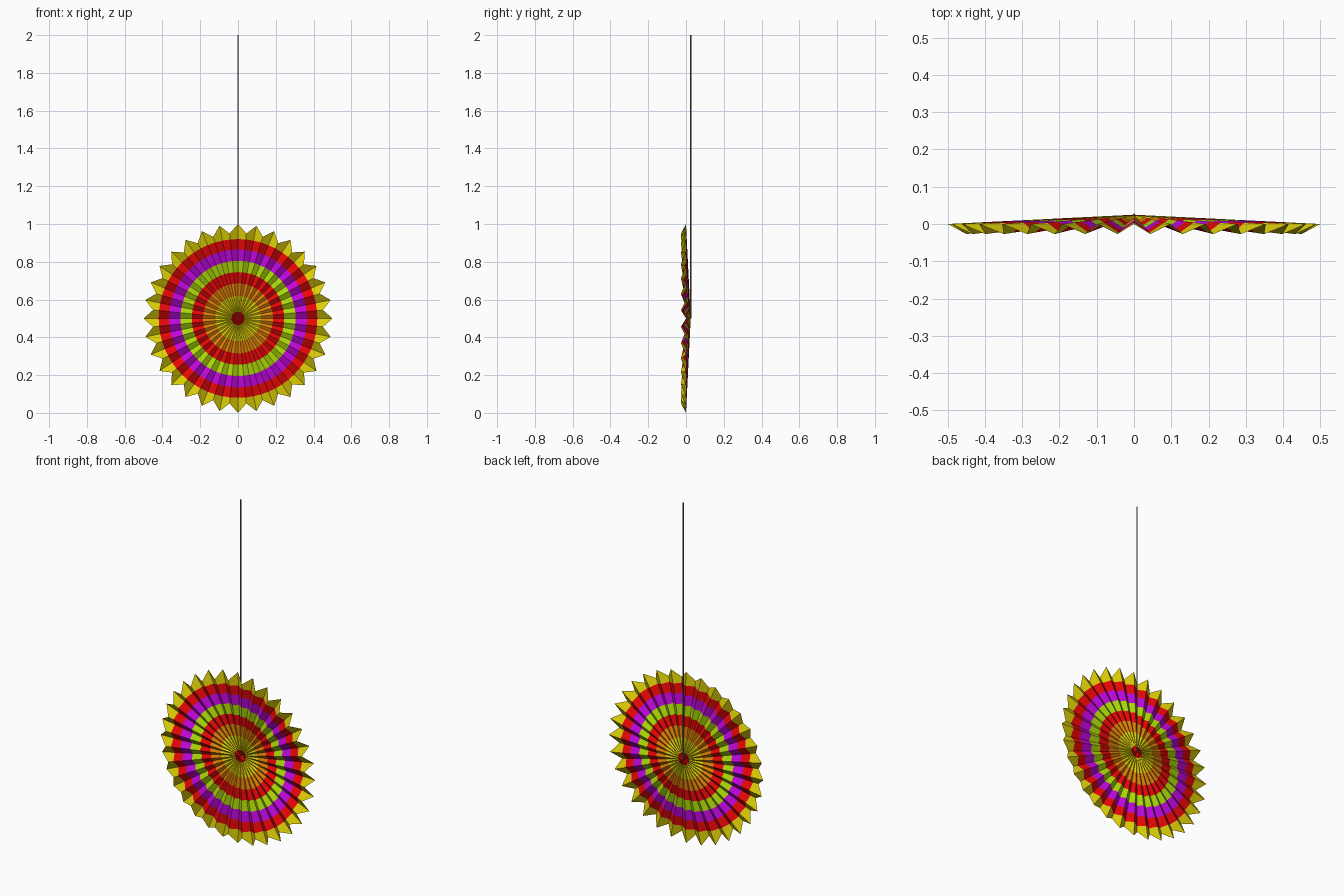
import bpy, bmesh, math

if "Cube" in bpy.data.objects:
    bpy.data.objects.remove(bpy.data.objects["Cube"])

def material(name, rgb):
    m = bpy.data.materials.new(name)
    m.diffuse_color = (*rgb, 1)
    m.use_nodes = True
    m.node_tree.nodes["Principled BSDF"].inputs["Base Color"].default_value = m.diffuse_color
    return m

red = material("red", (0.80, 0.002, 0.002))
yellow = material("yellow", (0.72, 0.62, 0.002))
orange = material("orange", (0.72, 0.22, 0.002))
lime = material("lime", (0.42, 0.70, 0.002))
purple = material("purple", (0.52, 0.002, 0.72))
grey = material("grey", (0.13, 0.13, 0.14))

PLEATS, CENTRE_Z, BACK_Y = 32, 0.5, 0.025
TIP_R, VALLEY_R, VALLEY_Y = 0.5, 0.452, -0.027
# ring radii and the colour inside each one, centre outwards
RADII = [0.035, 0.12, 0.185, 0.245, 0.305, 0.365, 0.42, None]
COLOURS = [red, yellow, orange, red, lime, purple, red, yellow]

# pleated paper fan: alternating back ridges and front valleys
mesh = bpy.data.meshes.new("paper_fan")
fan = bpy.data.objects.new("paper_fan", mesh)
bpy.context.collection.objects.link(fan)
mats = [red, yellow, orange, lime, purple]
for m in mats:
    mesh.materials.append(m)
bm = bmesh.new()
centre = bm.verts.new((0, BACK_Y, CENTRE_Z))
rings = []
for radius in RADII:
    ring = []
    for i in range(PLEATS * 2):
        a = math.pi * i / PLEATS
        rim, rim_y = (VALLEY_R, VALLEY_Y) if i % 2 else (TIP_R, 0)
        r = radius or rim
        y = BACK_Y + (rim_y - BACK_Y) * r / rim
        ring.append(bm.verts.new((r * math.sin(a), y, CENTRE_Z + r * math.cos(a))))
    rings.append(ring)
n = PLEATS * 2
for k, ring in enumerate(rings):
    for i in range(n):
        j = (i + 1) % n
        if k == 0:
            f = bm.faces.new((centre, ring[i], ring[j]))
        else:
            f = bm.faces.new((rings[k - 1][i], ring[i], ring[j], rings[k - 1][j]))
        f.material_index = mats.index(COLOURS[k])
bm.to_mesh(mesh)
bm.free()

# hanging string from the back of the centre
bpy.ops.mesh.primitive_cylinder_add(vertices=6, radius=0.003, depth=1.5,
                                    location=(0, BACK_Y, 1.25))
string = bpy.context.object
string.name = "hanging_string"
string.data.materials.append(grey)
